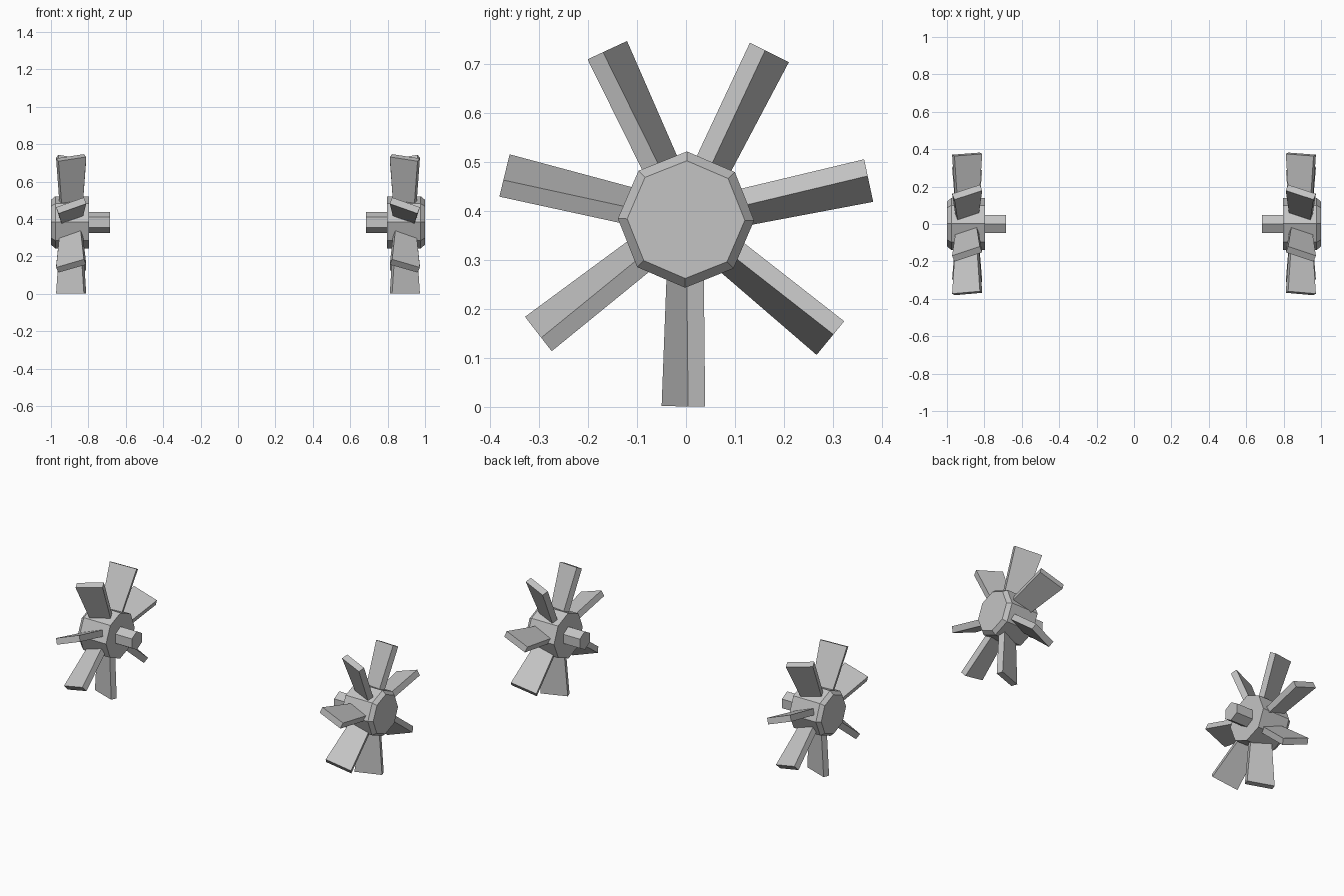
import bpy
import bmesh
from math import cos, sin, radians, tau
from mathutils import Vector

cube = bpy.data.objects.get("Cube")
if cube:
    bpy.data.objects.remove(cube, do_unlink=True)

AXLE = Vector((0, 0, 0.382))
BLADES = 7
TURN = radians(-90.8)
PITCH = radians(20)

grey = bpy.data.materials.new("light_grey")
grey.use_nodes = True
colour = (0.55, 0.55, 0.55, 1)
grey.diffuse_color = colour
grey.node_tree.nodes["Principled BSDF"].inputs["Base Color"].default_value = colour


def loft(name, rings):
    """Join rings of points into a closed solid, mirrored to the other side."""
    bm = bmesh.new()
    loops = [[bm.verts.new(AXLE + p) for p in ring] for ring in rings]
    for a, b in zip(loops, loops[1:]):
        for i in range(len(a)):
            j = (i + 1) % len(a)
            bm.faces.new((a[i], a[j], b[j], b[i]))
    bm.faces.new(loops[0])
    bm.faces.new(loops[-1])
    bmesh.ops.recalc_face_normals(bm, faces=bm.faces)
    mesh = bpy.data.meshes.new(name)
    bm.to_mesh(mesh)
    bm.free()
    mesh.materials.append(grey)
    obj = bpy.data.objects.new(name, mesh)
    bpy.context.collection.objects.link(obj)
    mirror = obj.modifiers.new("Mirror", "MIRROR")
    mirror.use_axis = (True, False, False)
    mirror.use_mirror_merge = False
    return obj


def polygon(sides, x, radius, start):
    angles = [start + tau * i / sides for i in range(sides)]
    return [Vector((x, radius * cos(a), radius * sin(a))) for a in angles]


# Eight-sided hubs with a chamfered outer rim
loft("hubs", [polygon(8, x, r, TURN)
              for x, r in ((0.797, 0.139), (0.977, 0.139), (1.0, 0.12))])

# Six-sided shafts pointing inwards
loft("shafts", [polygon(6, x, 0.056, TURN) for x in (0.685, 0.81)])


# Pitched blades that widen towards the tip
def blade_section(angle, distance, chord, thickness):
    out = Vector((0, cos(angle), sin(angle)))
    side = Vector((0, sin(angle), -cos(angle)))
    along = Vector((cos(PITCH), 0, 0)) - side * sin(PITCH)
    normal = Vector((sin(PITCH), 0, 0)) + side * cos(PITCH)
    centre = Vector((0.892, 0, 0)) + out * distance
    corners = ((-1, -1), (1, -1), (1, 1), (-1, 1))
    return [centre + along * u * chord / 2 + normal * v * thickness / 2
            for u, v in corners]


for i in range(BLADES):
    angle = TURN + tau * i / BLADES
    loft(f"blades_{i + 1}", [blade_section(angle, 0.09, 0.117, 0.037),
                             blade_section(angle, 0.381, 0.158, 0.037)])
